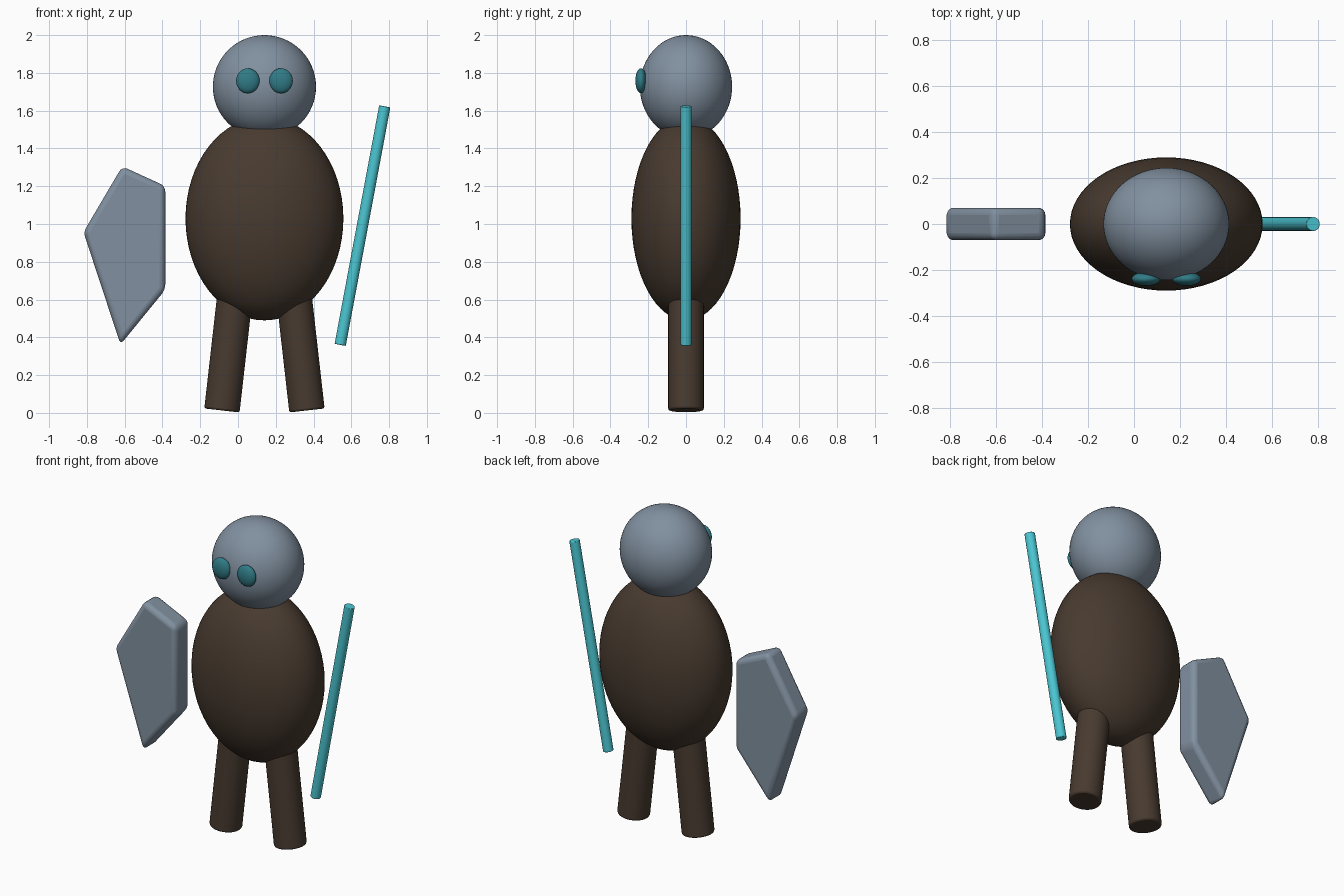
import bpy, bmesh, math
from mathutils import Vector

if "Cube" in bpy.data.objects:
    bpy.data.objects.remove(bpy.data.objects["Cube"])

CX = 0.14  # centre line of the figure


def material(name, rgb):
    m = bpy.data.materials.new(name)
    m.diffuse_color = (*rgb, 1)
    m.use_nodes = True
    m.node_tree.nodes["Principled BSDF"].inputs["Base Color"].default_value = m.diffuse_color
    return m


GREY = material("slate", (0.22, 0.28, 0.35))
BROWN = material("brown", (0.065, 0.043, 0.029))
CYAN = material("cyan", (0.07, 0.56, 0.64))
TEAL = material("teal", (0.03, 0.20, 0.24))


def bevel(obj, width, segments):
    m = obj.modifiers.new("bevel", 'BEVEL')
    m.width, m.segments = width, segments
    m.limit_method = 'ANGLE'
    bpy.context.view_layer.objects.active = obj


def finish(name, mat, angle=35):
    obj = bpy.context.object
    obj.name = name
    obj.data.materials.append(mat)
    bpy.ops.object.shade_smooth_by_angle(angle=math.radians(angle))
    return obj


def ellipsoid(name, loc, radii, mat):
    bpy.ops.mesh.primitive_uv_sphere_add(segments=64, ring_count=32, location=loc)
    bpy.context.object.scale = radii
    bpy.ops.object.transform_apply(location=False, rotation=False, scale=True)
    return finish(name, mat)


def rod(name, a, b, radius, mat, edge):
    a, b = Vector(a), Vector(b)
    d = b - a
    bpy.ops.mesh.primitive_cylinder_add(vertices=48, radius=radius, depth=d.length,
                                        location=(a + b) / 2)
    bpy.context.object.rotation_euler = d.to_track_quat('Z', 'Y').to_euler()
    obj = finish(name, mat)
    bevel(obj, edge, 2)
    return obj


# body and head
ellipsoid("body", (CX, 0, 1.029), (0.418, 0.289, 0.539), BROWN)
ellipsoid("head", (CX, 0, 1.727), (0.273, 0.244, 0.273), GREY)

# mirrored eyes and splayed legs
for side, s in (("left", -1), ("right", 1)):
    ellipsoid(side + "_eye", (CX + s * 0.088, -0.238, 1.758), (0.062, 0.03, 0.066), TEAL)
    rod(side + "_leg", (CX + s * 0.225, 0, 0.013), (CX + s * 0.145, 0, 0.72),
        0.094, BROWN, 0.01)

# staff
rod("staff", (0.541, 0, 0.36), (0.777, 0, 1.623), 0.03, CYAN, 0.003)

# shield: five-sided plate with rounded edges
outline = [(-0.613, 1.305), (-0.385, 1.201), (-0.385, 0.652), (-0.622, 0.362), (-0.818, 0.957)]
bm = bmesh.new()
face = bm.faces.new([bm.verts.new((x, -0.07, z)) for x, z in outline])
ext = bmesh.ops.extrude_face_region(bm, geom=[face])
moved = [v for v in ext["geom"] if isinstance(v, bmesh.types.BMVert)]
bmesh.ops.translate(bm, verts=moved, vec=(0, 0.14, 0))
bmesh.ops.recalc_face_normals(bm, faces=bm.faces)
mesh = bpy.data.meshes.new("shield")
bm.to_mesh(mesh)
bm.free()
shield = bpy.data.objects.new("shield", mesh)
bpy.context.collection.objects.link(shield)
bpy.ops.object.select_all(action='DESELECT')
shield.select_set(True)
bpy.context.view_layer.objects.active = shield
bevel(shield, 0.03, 4)
finish("shield", GREY)
